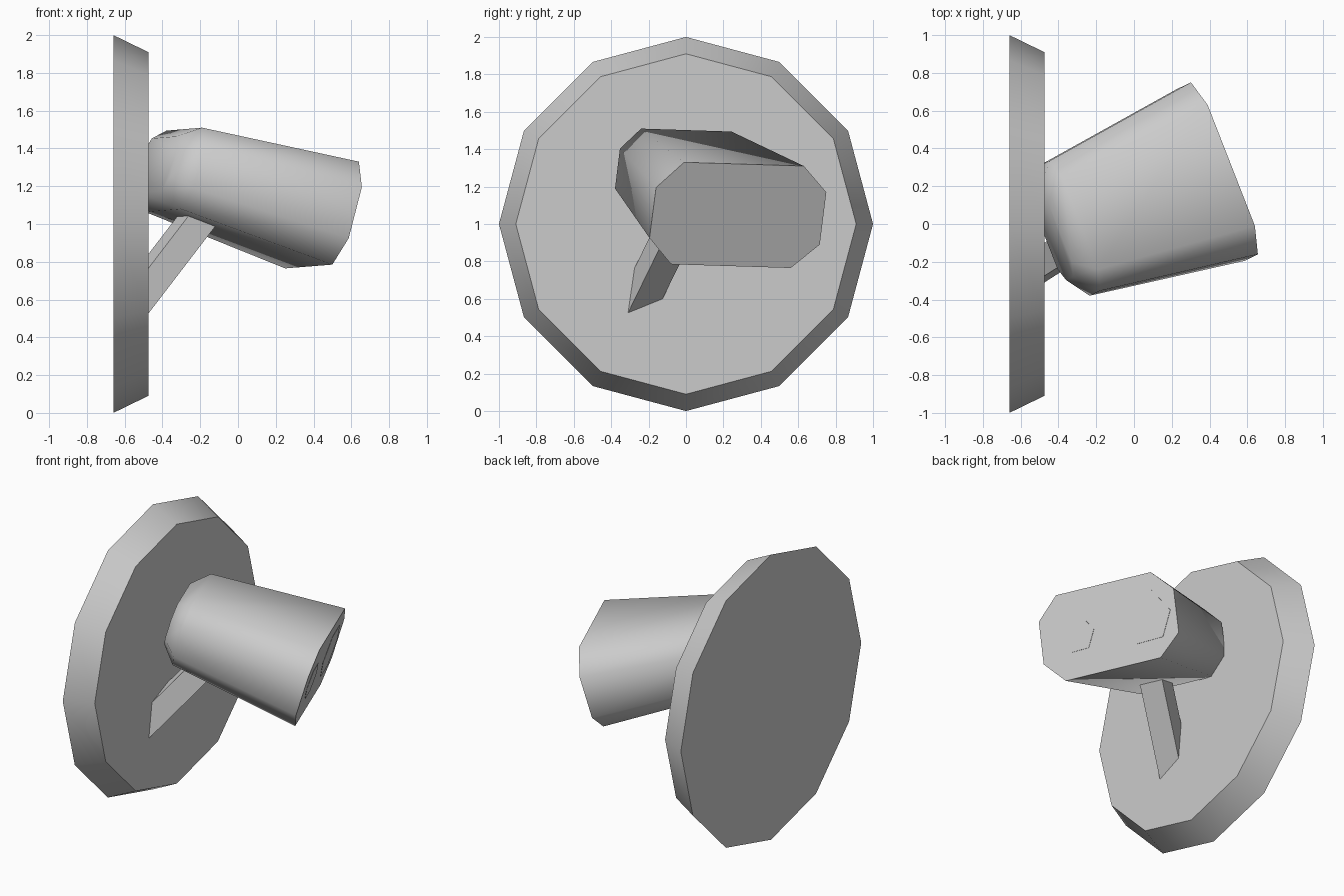
import bpy, bmesh, math
from mathutils import Vector

cube = bpy.data.objects.get("Cube")
if cube:
    bpy.data.objects.remove(cube, do_unlink=True)

grey = bpy.data.materials.new("plain grey")
grey.use_nodes = True
COLOUR = (0.6, 0.6, 0.6, 1)
grey.diffuse_color = COLOUR
grey.node_tree.nodes["Principled BSDF"].inputs["Base Color"].default_value = COLOUR


def loft(name, rings, angle):
    """Skin a list of equal rings, cap both ends and smooth below the angle."""
    bm = bmesh.new()
    loops = [[bm.verts.new(p) for p in ring] for ring in rings]
    n = len(loops[0])
    for a, b in zip(loops, loops[1:]):
        for i in range(n):
            j = (i + 1) % n
            bm.faces.new((a[i], a[j], b[j], b[i]))
    bm.faces.new(loops[0])
    bm.faces.new(loops[-1])
    bmesh.ops.recalc_face_normals(bm, faces=bm.faces)
    mesh = bpy.data.meshes.new(name)
    bm.to_mesh(mesh)
    bm.free()
    mesh.materials.append(grey)
    obj = bpy.data.objects.new(name, mesh)
    bpy.context.collection.objects.link(obj)
    bpy.ops.object.select_all(action='DESELECT')
    obj.select_set(True)
    bpy.context.view_layer.objects.active = obj
    bpy.ops.object.shade_smooth_by_angle(angle=math.radians(angle))
    return obj


def polygon(sides, radius, y=0, z=0):
    return [(y + radius * math.cos(math.tau * i / sides),
             z + radius * math.sin(math.tau * i / sides)) for i in range(sides)]


# Twelve-sided backplate with a tapered rim
loft("backplate", [[(x, y, z) for y, z in polygon(12, r, 0, 1)]
                   for x, r in ((-0.66, 1.0), (-0.475, 0.91))], 40)


# Slanted plane shared by the housing front and its lenses
def on_front(y, z, lift=0):
    return Vector((0.64 - 0.381 * (y + 0.01) + 0.307 * (z - 1.33) + lift, y, z))


# Eight-sided housing: front, wide shoulder, and narrow rear
axis = Vector((1, 0.381, -0.307)).normalized()
outline = [(-0.01, 1.33), (0.63, 1.31), (0.75, 1.17), (0.715, 0.89),
           (0.56, 0.765), (-0.08, 0.785), (-0.195, 0.925), (-0.16, 1.195)]
front = [on_front(y, z) for y, z in outline]
shoulder = []
for y, z in outline:
    sy, sz = -0.24 + 0.755 * (y + 0.01), 1.51 + 0.79 * (z - 1.33)
    shoulder.append(Vector((-0.19 - 0.381 * (sy + 0.24) + 0.307 * (sz - 1.51), sy, sz)))
centre = sum(shoulder, Vector()) / len(shoulder)
rear = [centre + 0.67 * (p - centre) - 0.10 * axis for p in shoulder]
loft("housing", [rear, shoulder, front], 62)

# Flush six-sided lenses
for name, y, z, r in (("small_lens", 0.058, 1.055, 0.122),
                      ("large_lens", 0.52, 1.043, 0.177)):
    hexagon = polygon(6, r, y, z)
    loft(name, [[on_front(a, b, lift) for a, b in hexagon] for lift in (-0.005, 0.002)], 30)

# Square strut leaning from the plate up into the housing
lean = Vector((0.345, 0.22, 0.45))
section = [Vector((-0.475, y, z)) for y, z in
           ((-0.31, 0.525), (-0.125, 0.60), (-0.10, 0.84), (-0.275, 0.765))]
loft("strut", [[p + t * lean for p in section] for t in (-0.2, 1.1)], 30)
